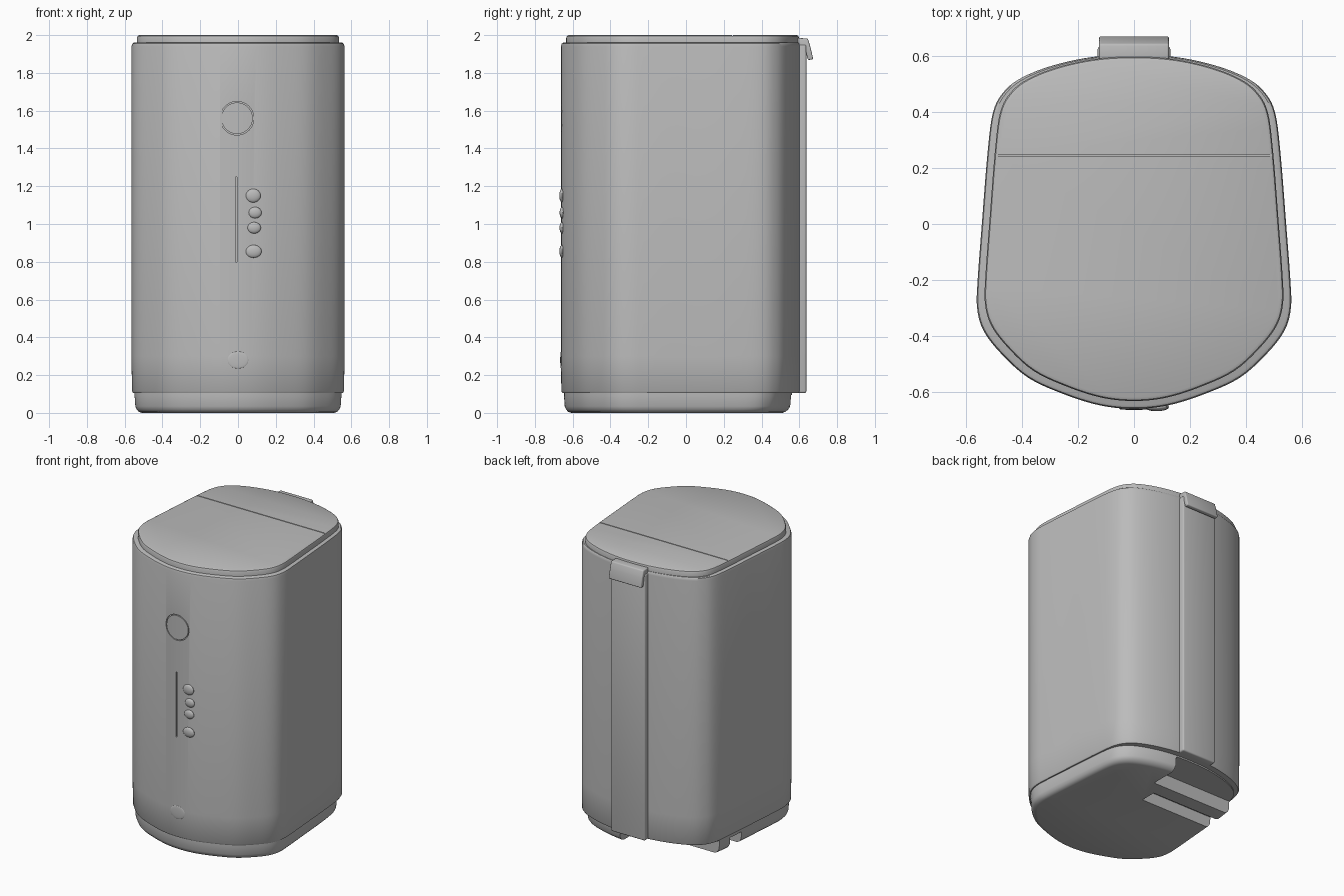
import bpy, bmesh, math
from mathutils import Vector, Matrix

if "Cube" in bpy.data.objects:
    bpy.data.objects.remove(bpy.data.objects["Cube"], do_unlink=True)

grey = bpy.data.materials.new("plain grey")
grey.use_nodes = True
GREY = (0.5, 0.5, 0.5, 1)
grey.diffuse_color = GREY
grey.node_tree.nodes["Principled BSDF"].inputs["Base Color"].default_value = GREY

# Half outline of the housing, back centre to front centre
HALF = [(0, .607), (.15, .598), (.29, .568), (.40, .525), (.465, .475), (.505, .40),
        (.525, .25), (.545, 0), (.56, -.2), (.562, -.3), (.54, -.38), (.48, -.46),
        (.38, -.55), (.25, -.61), (.12, -.65), (0, -.662)]
BACK, FRONT = HALF[0][1], HALF[-1][1]


def smooth_outline(half, steps=5):
    """Closed Catmull-Rom loop through the mirrored half outline."""
    pts = [Vector(p) for p in half + [(-x, y) for x, y in half[-2:0:-1]]]
    n, loop = len(pts), []
    for i in range(n):
        a, b, c, d = (pts[(i + k) % n] for k in (-1, 0, 1, 2))
        for s in range(steps):
            t = s / steps
            loop.append(.5 * (2 * b + (c - a) * t + (2 * a - 5 * b + 4 * c - d) * t * t
                              + (3 * b - a - 3 * c + d) * t ** 3))
    return loop


OUTLINE = smooth_outline(HALF)


def add(name, bm):
    bmesh.ops.recalc_face_normals(bm, faces=bm.faces)
    mesh = bpy.data.meshes.new(name)
    bm.to_mesh(mesh)
    bm.free()
    mesh.materials.append(grey)
    ob = bpy.data.objects.new(name, mesh)
    bpy.context.collection.objects.link(ob)
    return ob


def loft(name, levels):
    """Stack the outline; each level is (z, inset at sides and front, inset at back)."""
    bm, rings = bmesh.new(), []
    for z, inset, back in levels:
        sx = 1 - inset / .562
        sy = (BACK - back - FRONT - inset) / (BACK - FRONT)
        rings.append([bm.verts.new((p.x * sx, FRONT + inset + (p.y - FRONT) * sy, z))
                      for p in OUTLINE])
    for low, high in zip(rings, rings[1:]):
        for i in range(len(low)):
            bm.faces.new((low[i - 1], low[i], high[i], high[i - 1]))
    bm.faces.new(rings[0])
    bm.faces.new(rings[-1])
    return add(name, bm)


def box(name, low, high, bevel=0):
    low, high = Vector(low), Vector(high)
    bm = bmesh.new()
    bmesh.ops.create_cube(bm, size=1, matrix=Matrix.Translation((low + high) / 2)
                          @ Matrix.Diagonal((*(high - low), 1)))
    if bevel:
        bmesh.ops.bevel(bm, geom=bm.edges[:], offset=bevel, segments=3,
                        profile=.5, affect='EDGES')
    return add(name, bm)


def sweep_x(name, profile, half_width, bevel):
    """Push a (y, z) side profile across x."""
    bm = bmesh.new()
    face = bm.faces.new([bm.verts.new((-half_width, y, z)) for y, z in profile])
    out = bmesh.ops.extrude_face_region(bm, geom=[face])
    bmesh.ops.translate(bm, vec=(2 * half_width, 0, 0),
                        verts=[v for v in out["geom"] if isinstance(v, bmesh.types.BMVert)])
    bmesh.ops.bevel(bm, geom=bm.edges[:], offset=bevel, segments=3, profile=.5, affect='EDGES')
    return add(name, bm)


def ring_cutter(name, x, z, outer, inner, y0, y1, n=48):
    bm, loops = bmesh.new(), []
    for r, y in ((outer, y0), (outer, y1), (inner, y1), (inner, y0)):
        loops.append([bm.verts.new((x + r * math.cos(i * math.tau / n), y,
                                    z + r * math.sin(i * math.tau / n))) for i in range(n)])
    for k in range(4):
        a, b = loops[k - 1], loops[k]
        for i in range(n):
            bm.faces.new((a[i - 1], a[i], b[i], b[i - 1]))
    return add(name, bm)


def cut(target, cutter):
    mod = target.modifiers.new("cut", 'BOOLEAN')
    mod.operation, mod.solver, mod.object = 'DIFFERENCE', 'EXACT', cutter
    bpy.context.view_layer.objects.active = target
    bpy.ops.object.modifier_apply(modifier=mod.name)
    bpy.data.objects.remove(cutter, do_unlink=True)


def smooth(ob, angle=35):
    bpy.ops.object.select_all(action='DESELECT')
    ob.select_set(True)
    bpy.context.view_layer.objects.active = ob
    bpy.ops.object.shade_smooth_by_angle(angle=math.radians(angle))


# Main housing with power ring groove and display slit
body = loft("body", [(.105, .008, .005), (.115, .002, 0), (.3, 0, 0), (1.94, 0, 0),
                     (1.955, .004, .002), (1.96, .012, .005)])
cut(body, ring_cutter("ring_cutter", -.005, 1.56, .089, .083, -.70, -.648))
cut(body, box("slit_cutter", (-.014, -.70, .80), (-.005, -.645, 1.25)))

# Lid with a cross seam
lid = loft("lid", [(1.95, .028, .008), (1.985, .028, .008), (1.995, .032, .012),
                   (2.0, .042, .02)])
cut(lid, box("seam_cutter", (-.6, .243, 1.994), (.6, .249, 2.1)))

# Base plinth with the cable recess and side slot at the back
base = loft("base", [(0, .055, .09), (.006, .038, .075), (.018, .027, .06), (.035, .02, .05),
                     (.09, .016, .045), (.11, .016, .045)])
cut(base, box("recess_cutter", (-.7, .34, -.1), (.12, .8, .095)))
cut(base, box("slot_cutter", (-.7, .13, -.1), (.04, .24, .08)))

# Back spine and its pull tab
spine = box("back_spine", (-.13, .55, .105), (.13, .637, 1.95), .01)
tab = sweep_x("pull_tab", [(.59, 1.95), (.59, 1.985), (.645, 1.982), (.658, 1.94),
                           (.674, 1.872), (.645, 1.868), (.63, 1.93)], .125, .007)

# Front buttons and lower sensor bump
bumps = []
for i, (x, z, rx, rz) in enumerate([(.08, 1.15, .04, .036), (.09, 1.06, .035, .03),
                                    (.085, .98, .036, .03), (.082, .855, .043, .034),
                                    (0, .28, .055, .045)]):
    bm = bmesh.new()
    surface = FRONT + .85 * x * x
    bmesh.ops.create_uvsphere(bm, u_segments=24, v_segments=12, radius=1,
                              matrix=Matrix.Translation((x, surface, z))
                              @ Matrix.Diagonal((rx, .014 if i < 4 else .004, rz, 1)))
    bumps.append(add("sensor_bump" if i == 4 else f"button_{i + 1}", bm))

for ob in [body, lid, base, spine, tab] + bumps:
    smooth(ob)
